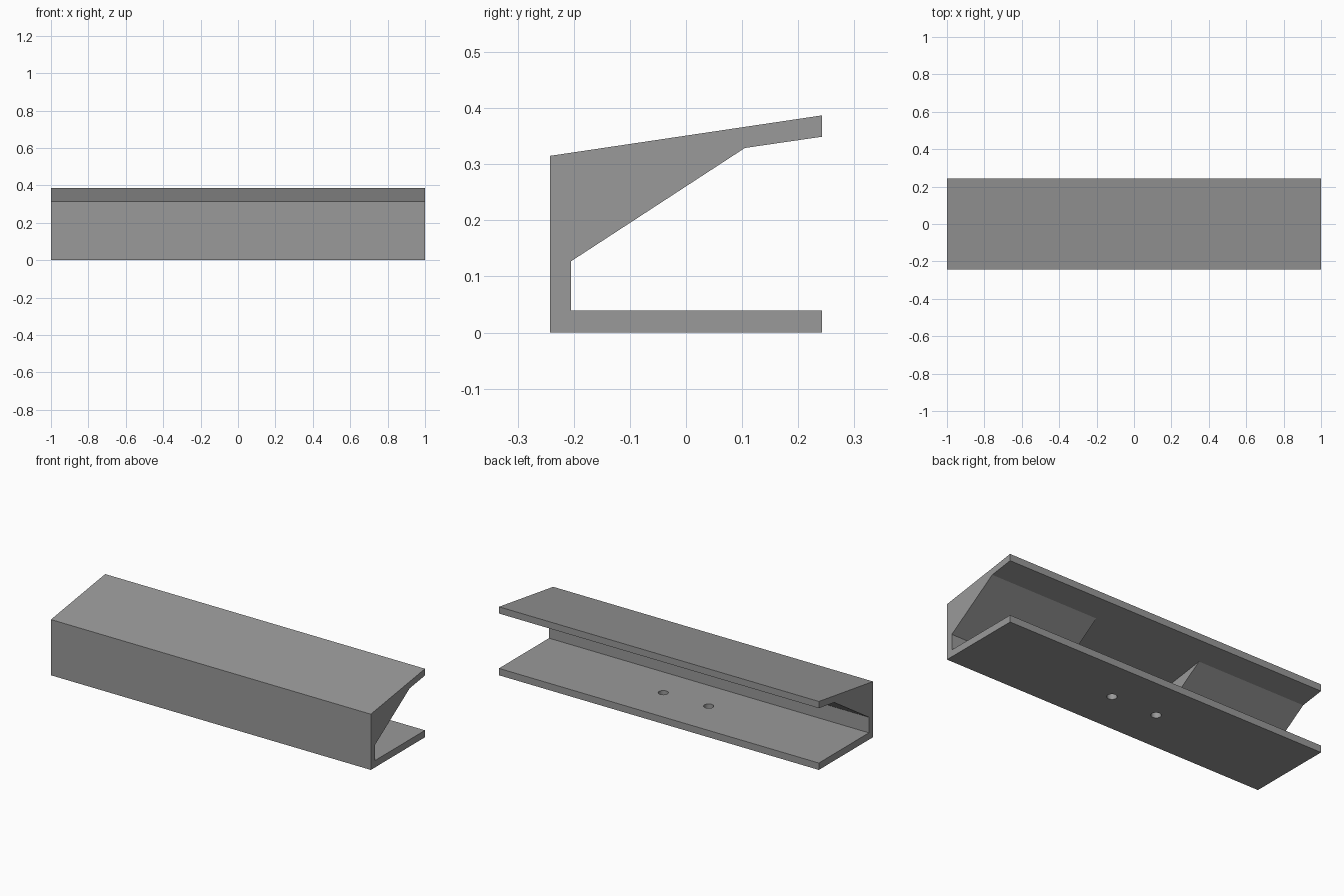
import bpy, bmesh

if "Cube" in bpy.data.objects:
    bpy.data.objects.remove(bpy.data.objects["Cube"])

grey = bpy.data.materials.new("mid grey")
grey.diffuse_color = (0.32, 0.32, 0.32, 1)
grey.use_nodes = True
grey.node_tree.nodes["Principled BSDF"].inputs["Base Color"].default_value = grey.diffuse_color


def extrude_profile(name, points, half_length):
    """Extrude a (y, z) outline along x, centred on x = 0."""
    bm = bmesh.new()
    face = bm.faces.new([bm.verts.new((-half_length, y, z)) for y, z in points])
    out = bmesh.ops.extrude_face_region(bm, geom=[face])
    moved = [v for v in out["geom"] if isinstance(v, bmesh.types.BMVert)]
    bmesh.ops.translate(bm, verts=moved, vec=(2 * half_length, 0, 0))
    bmesh.ops.recalc_face_normals(bm, faces=bm.faces)
    mesh = bpy.data.meshes.new(name)
    bm.to_mesh(mesh)
    bm.free()
    obj = bpy.data.objects.new(name, mesh)
    bpy.context.collection.objects.link(obj)
    mesh.materials.append(grey)
    return obj


def cut(target, cutter):
    """Subtract the cutter from the target, then remove it."""
    cutter.hide_render = True
    mod = target.modifiers.new("cut", "BOOLEAN")
    mod.operation = "DIFFERENCE"
    mod.solver = "EXACT"
    mod.object = cutter
    bpy.context.view_layer.objects.active = target
    bpy.ops.object.modifier_apply(modifier=mod.name)
    bpy.data.objects.remove(cutter)


# Channel: base, front wall, sloping top and thick gusset below the top
channel = extrude_profile("channel", [
    (-0.242, 0), (0.242, 0), (0.242, 0.039), (-0.205, 0.039),
    (-0.205, 0.127), (0.105, 0.329), (0.242, 0.349), (0.242, 0.387),
    (-0.242, 0.315)], 1.0)

# Middle recess: removes the gusset, leaving only the thin wall and top
cut(channel, extrude_profile("recess_cutter", [
    (-0.205, 0.1), (0.1, 0.1), (0.105, 0.329), (-0.205, 0.2833)], 0.33))

# Two screw holes through the base
for x in (-0.142, 0.142):
    bpy.ops.mesh.primitive_cylinder_add(vertices=32, radius=0.026, depth=0.1,
                                        location=(x, 0, 0.02))
    hole = bpy.context.object
    hole.name = "hole_cutter"
    hole.data.materials.append(grey)
    cut(channel, hole)

# Smooth hole walls, sharp edges elsewhere
bpy.ops.object.select_all(action="DESELECT")
channel.select_set(True)
bpy.context.view_layer.objects.active = channel
bpy.ops.object.shade_smooth_by_angle(angle=0.35)
